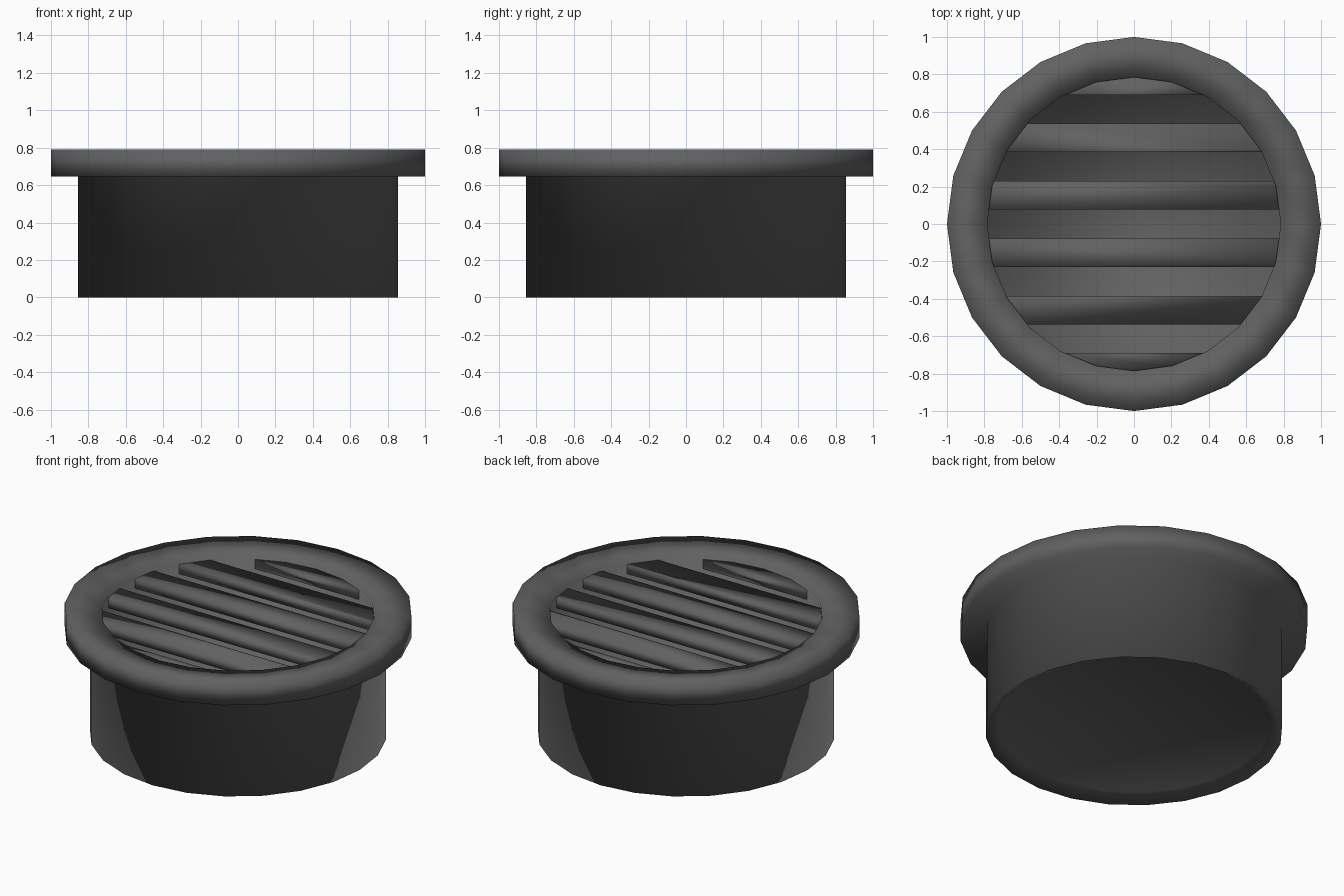
import bpy, bmesh, math

if "Cube" in bpy.data.objects:
    bpy.data.objects.remove(bpy.data.objects["Cube"])

SIDES = 24
INNER = 0.785

mat = bpy.data.materials.new("dark_grey")
mat.diffuse_color = (0.12, 0.12, 0.12, 1)
mat.use_nodes = True
mat.node_tree.nodes["Principled BSDF"].inputs["Base Color"].default_value = mat.diffuse_color


def finish(name, bm):
    bmesh.ops.recalc_face_normals(bm, faces=bm.faces)
    for f in bm.faces:
        f.smooth = True
    mesh = bpy.data.meshes.new(name)
    bm.to_mesh(mesh)
    bm.free()
    mesh.materials.append(mat)
    obj = bpy.data.objects.new(name, mesh)
    bpy.context.collection.objects.link(obj)
    return obj


def lathe(name, profile):
    """Spin an (r, z) profile and cap both ends with a flat disc."""
    bm = bmesh.new()
    rings = []
    for r, z in profile:
        rings.append([bm.verts.new((r * math.cos(2 * math.pi * i / SIDES),
                                    r * math.sin(2 * math.pi * i / SIDES), z))
                      for i in range(SIDES)])
    for a, b in zip(rings, rings[1:]):
        for i in range(SIDES):
            j = (i + 1) % SIDES
            bm.faces.new((a[i], a[j], b[j], b[i]))
    bm.faces.new(rings[0])
    bm.faces.new(rings[-1])
    return finish(name, bm)


def half_width(y, r):
    """Half width of the 24-sided opening at height y."""
    step = 2 * math.pi / SIDES
    pts = [(r * math.cos(k * step), r * math.sin(k * step)) for k in range(-6, 7)]
    for (xa, ya), (xb, yb) in zip(pts, pts[1:]):
        if ya <= y <= yb:
            return xa + (xb - xa) * (y - ya) / (yb - ya)
    return 0.0


def slat(name, y0, y1, z0, z1, r=INNER + 0.01):
    """Flat bar trimmed to the round opening."""
    corners = [r * math.sin(k * 2 * math.pi / SIDES) for k in range(-6, 7)]
    y0, y1 = max(y0, -r * 0.9999), min(y1, r * 0.9999)
    ys = [y0] + [y for y in corners if y0 + 0.005 < y < y1 - 0.005] + [y1]
    outline = [(half_width(y, r), y) for y in ys]
    outline += [(-x, y) for x, y in reversed(outline)]
    bm = bmesh.new()
    low = [bm.verts.new((x, y, z0)) for x, y in outline]
    top = [bm.verts.new((x, y, z1)) for x, y in outline]
    bm.faces.new(low)
    bm.faces.new(top)
    n = len(outline)
    for i in range(n):
        j = (i + 1) % n
        bm.faces.new((low[i], low[j], top[j], top[i]))
    return finish(name, bm)


# Round housing: recessed base, tube wall, wide flange, inner wall, floor
lathe("housing", [(INNER, 0.05), (0.855, 0.0), (0.855, 0.645), (1.0, 0.645),
                  (1.0, 0.79), (INNER, 0.765), (INNER, 0.06)])

# Grille slats across the opening
PITCH, WIDTH = 0.307, 0.153
for i in range(6):
    yc = (i - 2.5) * PITCH
    slat(f"grille_slat_{i + 1}", yc - WIDTH / 2, yc + WIDTH / 2, 0.685, 0.745)
